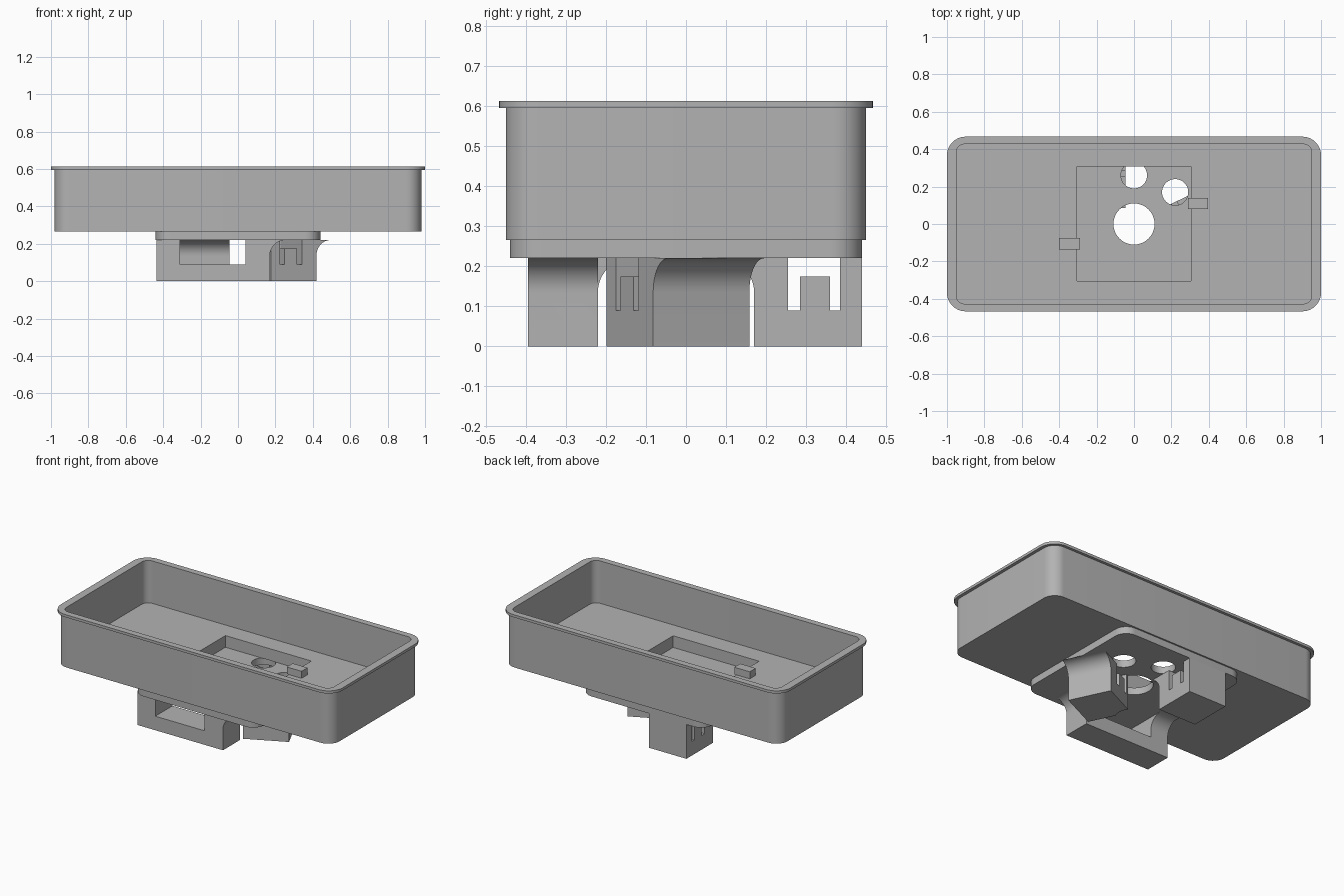
import bpy, bmesh
from math import pi, cos, sin, radians
from mathutils import Matrix

cube = bpy.data.objects.get("Cube")
if cube:
    bpy.data.objects.remove(cube, do_unlink=True)

gray = bpy.data.materials.new("plain gray")
gray.use_nodes = True
gray.diffuse_color = (0.45, 0.45, 0.45, 1)
gray.node_tree.nodes["Principled BSDF"].inputs["Base Color"].default_value = (0.45, 0.45, 0.45, 1)


def prism(name, outline, axis, lo, hi):
    """Extrude a 2D outline along one axis."""
    place = {"x": lambda u, v, w: (w, u, v),
             "y": lambda u, v, w: (u, w, v),
             "z": lambda u, v, w: (u, v, w)}[axis]
    bm = bmesh.new()
    bottom = [bm.verts.new(place(u, v, lo)) for u, v in outline]
    top = [bm.verts.new(place(u, v, hi)) for u, v in outline]
    bm.faces.new(bottom)
    bm.faces.new(top)
    for i in range(len(outline)):
        j = (i + 1) % len(outline)
        bm.faces.new((bottom[i], bottom[j], top[j], top[i]))
    bmesh.ops.recalc_face_normals(bm, faces=bm.faces)
    mesh = bpy.data.meshes.new(name)
    bm.to_mesh(mesh)
    bm.free()
    mesh.materials.append(gray)
    obj = bpy.data.objects.new(name, mesh)
    bpy.context.collection.objects.link(obj)
    return obj


def arc(cx, cy, r, start, end, steps=12):
    angles = [radians(start + (end - start) * i / steps) for i in range(steps + 1)]
    return [(cx + r * cos(a), cy + r * sin(a)) for a in angles]


def rect(x0, x1, y0, y1):
    return [(x0, y0), (x1, y0), (x1, y1), (x0, y1)]


def rounded(hx, hy, r):
    pts = []
    for k, (sx, sy) in enumerate([(1, 1), (-1, 1), (-1, -1), (1, -1)]):
        pts += arc(sx * (hx - r), sy * (hy - r), r, 90 * k, 90 * k + 90, 10)
    return pts


def circle(cx, cy, r):
    return arc(cx, cy, r, 0, 360, 48)[:-1]


def combine(obj, tool, operation="DIFFERENCE"):
    """Apply a boolean and discard the tool."""
    mod = obj.modifiers.new("bool", "BOOLEAN")
    mod.operation, mod.solver, mod.object = operation, "EXACT", tool
    bpy.context.view_layer.objects.active = obj
    bpy.ops.object.modifier_apply(modifier=mod.name)
    bpy.data.objects.remove(tool, do_unlink=True)


def finish(obj):
    bpy.ops.object.select_all(action="DESELECT")
    obj.select_set(True)
    bpy.context.view_layer.objects.active = obj
    bpy.ops.object.shade_smooth_by_angle(angle=radians(30))


BASE, FLOOR, TOP = 0.265, 0.34, 0.612
UNDER, FLARE = 0.22, 0.085

# Tray body with cavity and square opening in its floor
tray = prism("tray_body", rounded(0.98, 0.45, 0.08), "z", BASE, TOP - 0.015)
lip = prism("tray_lip", rounded(1.0, 0.467, 0.1), "z", TOP - 0.017, TOP)
combine(tray, lip, "UNION")
combine(tray, prism("cutter", rounded(0.95, 0.427, 0.045), "z", FLOOR, 1))
combine(tray, prism("cutter", rect(-0.305, 0.305, -0.305, 0.308), "z", 0.2, 0.5))

# Mounting plate under the tray, with three round holes
plate = prism("mounting_plate", rounded(0.44, 0.44, 0.08), "z", UNDER, BASE)
for x, y, r in [(0, 0, 0.11), (0, 0.26, 0.07), (0.22, 0.17, 0.07)]:
    combine(plate, prism("cutter", circle(x, y, r), "z", 0.1, 0.4))

# Small covers on the tray floor
covers = [prism("right_cover", rect(-0.4, -0.29, -0.135, -0.075), "z", FLOOR, 0.385),
          prism("left_cover", rect(0.29, 0.395, 0.08, 0.14), "z", FLOOR, 0.385)]


def flare_outline(near, far):
    """Block section whose 'far' side sweeps outward at the top."""
    sign = 1 if far > near else -1
    curve = arc(0, UNDER - FLARE, FLARE, 180, 90)
    return [(near, UNDER), (near, 0), (far, 0)] + \
           [(far + sign * (FLARE + u), v) for u, v in curve]


# Front bracket: flared on two sides, with a window through it
bracket = prism("front_bracket", flare_outline(-0.395, -0.22), "x", -0.435, 0.17)
side = prism("bracket_side", flare_outline(-0.1, 0.17), "y", -0.395, -0.22)
combine(bracket, side, "UNION")
combine(bracket, prism("cutter", rect(-0.31, 0.04, 0.09, 0.3), "y", -0.6, 0))


def clip_leg(name, x, y, turn):
    """Flared block with a tongue standing in a U-shaped slot."""
    leg = prism(name, flare_outline(0.135, -0.135), "x", -0.133, 0.133)
    slot = [(-0.05, 0.09), (-0.02, 0.09), (-0.02, 0.175), (0.055, 0.175),
            (0.055, 0.09), (0.08, 0.09), (0.08, 0.3), (-0.05, 0.3)]
    combine(leg, prism("cutter", slot, "x", -0.3, 0.3))
    leg.data.transform(Matrix.Translation((x, y, 0)) @ Matrix.Rotation(radians(turn), 4, "Z"))
    return leg


# Back leg stands square, side leg is turned and clears the centre hole
back_leg = clip_leg("back_leg", -0.178, 0.305, 0)
side_leg = clip_leg("side_leg", 0.24, -0.02, 115.5)
combine(side_leg, prism("cutter", circle(0, 0, 0.11), "z", -0.1, 0.5))

for part in [tray, plate, bracket, back_leg, side_leg] + covers:
    finish(part)
